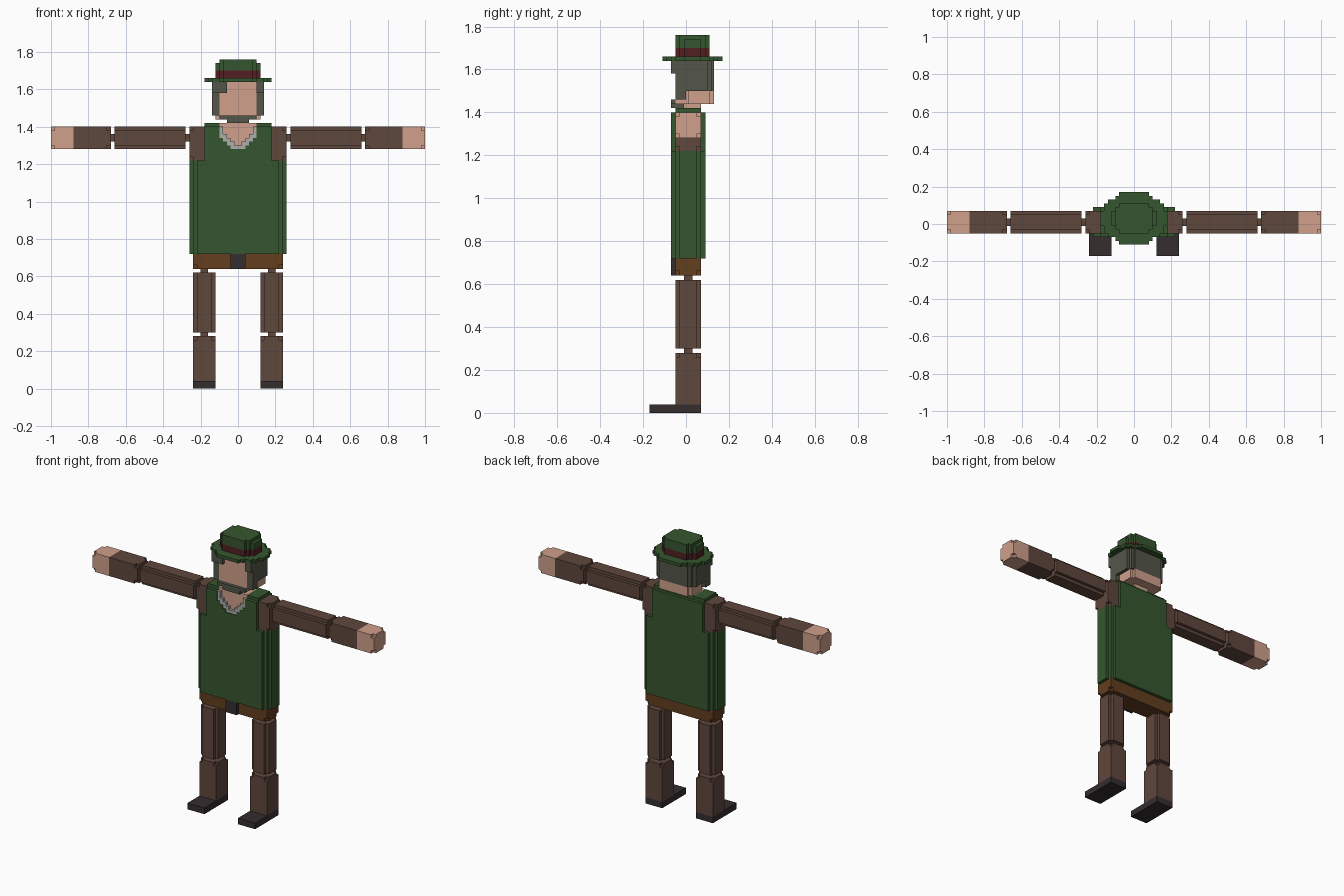
import bpy, bmesh
from mathutils import Vector

if "Cube" in bpy.data.objects:
    bpy.data.objects.remove(bpy.data.objects["Cube"])

V = 0.02  # block size


def colour(name, r, g, b):
    lin = [((c / 255 + 0.055) / 1.055) ** 2.4 for c in (r, g, b)]
    m = bpy.data.materials.new(name)
    m.diffuse_color = (*lin, 1)
    m.use_nodes = True
    m.node_tree.nodes["Principled BSDF"].inputs["Base Color"].default_value = m.diffuse_color
    return m


GREEN = colour("forest green", 53, 86, 46)
BROWN = colour("dull brown", 95, 71, 60)
SKIN = colour("skin", 208, 160, 140)
BELT = colour("leather brown", 98, 62, 30)
DARK = colour("near black", 53, 45, 47)
HAIR = colour("grey hair", 84, 86, 73)
RED = colour("dark red", 84, 31, 34)
WHITE = colour("light grey", 172, 172, 168)


def prism(steps, axis, centre, lo, hi):
    """Extrude a symmetric staircase outline; steps are (half a, half b), a shrinking."""
    q = []
    for i, (a, b) in enumerate(steps):
        if i:
            q.append((a, steps[i - 1][1]))
        q.append((a, b))
    out = q + [(-a, b) for a, b in reversed(q)]
    out += [(-a, -b) for a, b in q] + [(a, -b) for a, b in reversed(q)]
    return out, axis, centre, lo, hi


def box(x0, x1, y0, y1, z0, z1):
    return prism([(abs(x1 - x0) / 2, (y1 - y0) / 2)], 2,
                 ((x0 + x1) / 2, (y0 + y1) / 2), z0, z1)


def part(name, mat, *solids):
    bm = bmesh.new()
    for out, axis, (ca, cb), lo, hi in solids:
        rings = []
        for t in (lo, hi):
            ring = []
            for a, b in out:
                co = [a + ca, b + cb]
                co.insert(axis, t)
                ring.append(bm.verts.new(Vector(co)))
            rings.append(ring)
        n = len(out)
        bm.faces.new(rings[0])
        bm.faces.new(rings[1])
        for i in range(n):
            j = (i + 1) % n
            bm.faces.new((rings[0][i], rings[0][j], rings[1][j], rings[1][i]))
    bmesh.ops.recalc_face_normals(bm, faces=bm.faces)
    me = bpy.data.meshes.new(name)
    bm.to_mesh(me)
    bm.free()
    me.materials.append(mat)
    ob = bpy.data.objects.new(name, me)
    bpy.context.collection.objects.link(ob)
    return ob


SQUARE = [(0.06, 0.06)]
NOTCHED = [(0.06, 0.04), (0.04, 0.06)]
PEG = [(0.02, 0.02)]

for side, s in (("left", 1), ("right", -1)):
    # Arm, built along x
    c = (0.01, 1.34)

    def arm(steps, x0, x1):
        return prism(steps, 0, c, min(s * x0, s * x1), max(s * x0, s * x1))

    part(side + "_shoulder", BROWN,
         box(s * 0.18, s * 0.24, -0.05, 0.07, 1.22, 1.40),
         box(s * 0.24, s * 0.26, -0.03, 0.05, 1.22, 1.40),
         box(s * 0.24, s * 0.26, -0.05, 0.07, 1.24, 1.38))
    part(side + "_arm_joints", BROWN, arm(PEG, 0.26, 0.28), arm(PEG, 0.66, 0.68))
    part(side + "_upper_arm", BROWN, arm(NOTCHED, 0.28, 0.66))
    part(side + "_forearm", BROWN, arm(NOTCHED, 0.68, 0.70), arm(SQUARE, 0.70, 0.88))
    part(side + "_hand", SKIN, arm(SQUARE, 0.88, 0.98), arm(NOTCHED, 0.98, 1.0))

    # Leg, built along z
    c2 = (s * 0.18, 0.01)
    part(side + "_leg_joints", BROWN, prism(PEG, 2, c2, 0.28, 0.30),
         prism(PEG, 2, c2, 0.62, 0.64))
    part(side + "_thigh", BROWN, prism(NOTCHED, 2, c2, 0.30, 0.62))
    part(side + "_shin", BROWN, prism(SQUARE, 2, c2, 0.04, 0.26),
         prism(NOTCHED, 2, c2, 0.26, 0.28))
    part(side + "_shoe", DARK, box(s * 0.12, s * 0.24, -0.17, 0.07, 0, 0.04))

# Hips and buckle
part("hips", BELT, prism([(0.24, 0.04), (0.22, 0.06)], 2, (0, 0.01), 0.64, 0.66),
     prism([(0.24, 0.06)], 2, (0, 0.01), 0.66, 0.72))
part("buckle", DARK, box(-0.04, 0.04, -0.07, -0.05, 0.64, 0.72))

# Tunic with a stepped V neck
part("tunic", GREEN,
     prism([(0.26, 0.04), (0.24, 0.06), (0.22, 0.08)], 2, (0, 0.01), 0.72, 1.22))
chest = [box(-0.18, 0.18, -0.03, 0.09, 1.22, 1.40),
         box(-0.18, 0.18, -0.07, -0.03, 1.22, 1.28),
         box(-0.10, 0.10, 0.05, 0.07, 1.40, 1.42)]
collar, throat = [], []
for i, (w, k) in enumerate(((0.04, 0), (0.06, 0.02), (0.08, 0.04),
                            (0.10, 0.06), (0.10, 0.08), (0.10, 0.08))):
    z = 1.28 + i * V
    for s in (1, -1):
        chest.append(box(s * w, s * 0.18, -0.07, -0.03, z, z + V))
        collar.append(box(s * k, s * w, -0.066, -0.03, z, z + V))
    if k:
        throat.append(box(-k, k, -0.05, -0.03, z, z + V))
for s in (1, -1):
    chest.append(box(s * 0.10, s * 0.18, -0.05, 0.07, 1.40, 1.42))
part("chest", GREEN, *chest)
part("collar", WHITE, *collar)
part("neck", SKIN, *throat, box(-0.10, 0.10, -0.05, 0.05, 1.40, 1.42),
     box(-0.05, 0.05, -0.03, 0.07, 1.42, 1.44))

# Head
part("face", SKIN, box(-0.10, 0.10, -0.05, 0.03, 1.44, 1.64))
part("jaw", SKIN, prism([(0.12, 0.05), (0.10, 0.07)], 2, (0, 0.06), 1.44, 1.50))
part("beard", HAIR, box(-0.10, 0.10, -0.07, -0.05, 1.44, 1.46),
     box(-0.06, 0.06, -0.07, -0.05, 1.42, 1.44),
     box(-0.06, 0.06, -0.05, -0.01, 1.42, 1.44))
part("hair", HAIR,
     prism([(0.14, 0.05), (0.12, 0.07), (0.10, 0.08)], 2, (0, 0.05), 1.50, 1.64),
     box(-0.14, -0.10, -0.05, 0.0, 1.46, 1.64), box(0.10, 0.14, -0.05, 0.0, 1.46, 1.64))
part("fringe", HAIR, box(-0.14, -0.06, -0.07, -0.05, 1.58, 1.64),
     box(0.10, 0.14, -0.07, -0.05, 1.58, 1.64))

# Hat
CROWN = [(0.12, 0.04), (0.10, 0.06), (0.08, 0.08)]
part("hat_brim", GREEN, prism([(0.18, 0.04), (0.16, 0.08), (0.14, 0.10),
                               (0.10, 0.12), (0.08, 0.14)], 2, (0, 0.03), 1.64, 1.66))
part("hat_band", RED, prism(CROWN, 2, (0, 0.03), 1.66, 1.70))
part("hat_crown", GREEN, prism(CROWN, 2, (0, 0.03), 1.70, 1.74),
     prism([(0.10, 0.06), (0.08, 0.08)], 2, (0, 0.03), 1.74, 1.76))
